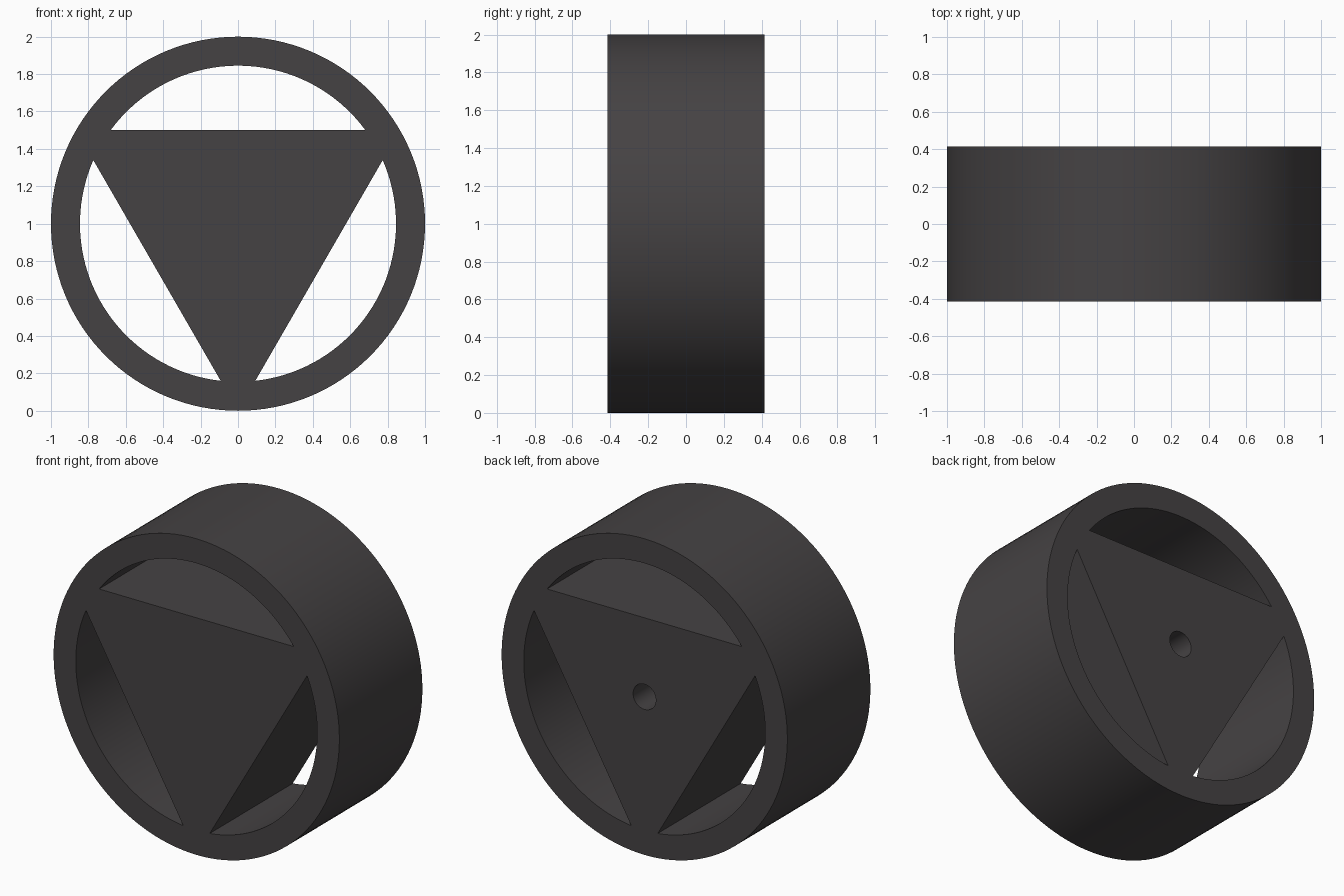
import bpy, bmesh
from math import sin, cos, pi, acos, radians

if "Cube" in bpy.data.objects:
    bpy.data.objects.remove(bpy.data.objects["Cube"])

R_OUT, R_IN, HALF, FLAT = 1.0, 0.845, 0.415, 0.5
CZ = 1.0


def prism(name, pts, y0, y1):
    """Extrude an (x, z) outline along y."""
    bm = bmesh.new()
    face = bm.faces.new([bm.verts.new((x, y0, z)) for x, z in pts])
    ext = bmesh.ops.extrude_face_region(bm, geom=[face], use_keep_orig=True)
    verts = [g for g in ext["geom"] if isinstance(g, bmesh.types.BMVert)]
    bmesh.ops.translate(bm, verts=verts, vec=(0, y1 - y0, 0))
    bmesh.ops.recalc_face_normals(bm, faces=bm.faces)
    mesh = bpy.data.meshes.new(name)
    bm.to_mesh(mesh)
    bm.free()
    obj = bpy.data.objects.new(name, mesh)
    bpy.context.collection.objects.link(obj)
    return obj


def arc(radius, a0, a1, n, closed=False):
    steps = n if closed else n - 1
    return [(radius * cos(a0 + (a1 - a0) * i / steps),
             CZ + radius * sin(a0 + (a1 - a0) * i / steps)) for i in range(n)]


def cut(target, cutter):
    cutter.hide_render = True
    bpy.context.view_layer.objects.active = target
    mod = target.modifiers.new("cut", 'BOOLEAN')
    mod.operation = 'DIFFERENCE'
    mod.solver = 'EXACT'
    mod.object = cutter
    bpy.ops.object.modifier_apply(modifier=mod.name)
    bpy.data.objects.remove(cutter)


# Solid wheel drum
wheel = prism("wheel", arc(R_OUT, 0, 2 * pi, 128, True), -HALF, HALF)

# Three through-openings leave the rim and the triangular web
half_angle = acos(FLAT / R_IN)
for k in range(3):
    mid = pi / 2 + k * 2 * pi / 3
    outline = arc(R_IN, mid - half_angle, mid + half_angle, 40)
    cut(wheel, prism("opening_cutter", outline, -HALF - 0.1, HALF + 0.1))

# Blind axle hole in the back
cut(wheel, prism("axle_cutter", arc(0.08, 0, 2 * pi, 32, True), -0.05, HALF + 0.1))

# Smooth curved walls, crisp edges
bpy.ops.object.select_all(action='DESELECT')
wheel.select_set(True)
bpy.context.view_layer.objects.active = wheel
bpy.ops.object.shade_smooth_by_angle(angle=radians(30))

# Dark rubber-like colour
mat = bpy.data.materials.new("dark_grey")
mat.diffuse_color = (0.06, 0.055, 0.057, 1)
mat.use_nodes = True
mat.node_tree.nodes["Principled BSDF"].inputs["Base Color"].default_value = mat.diffuse_color
wheel.data.materials.clear()
wheel.data.materials.append(mat)
